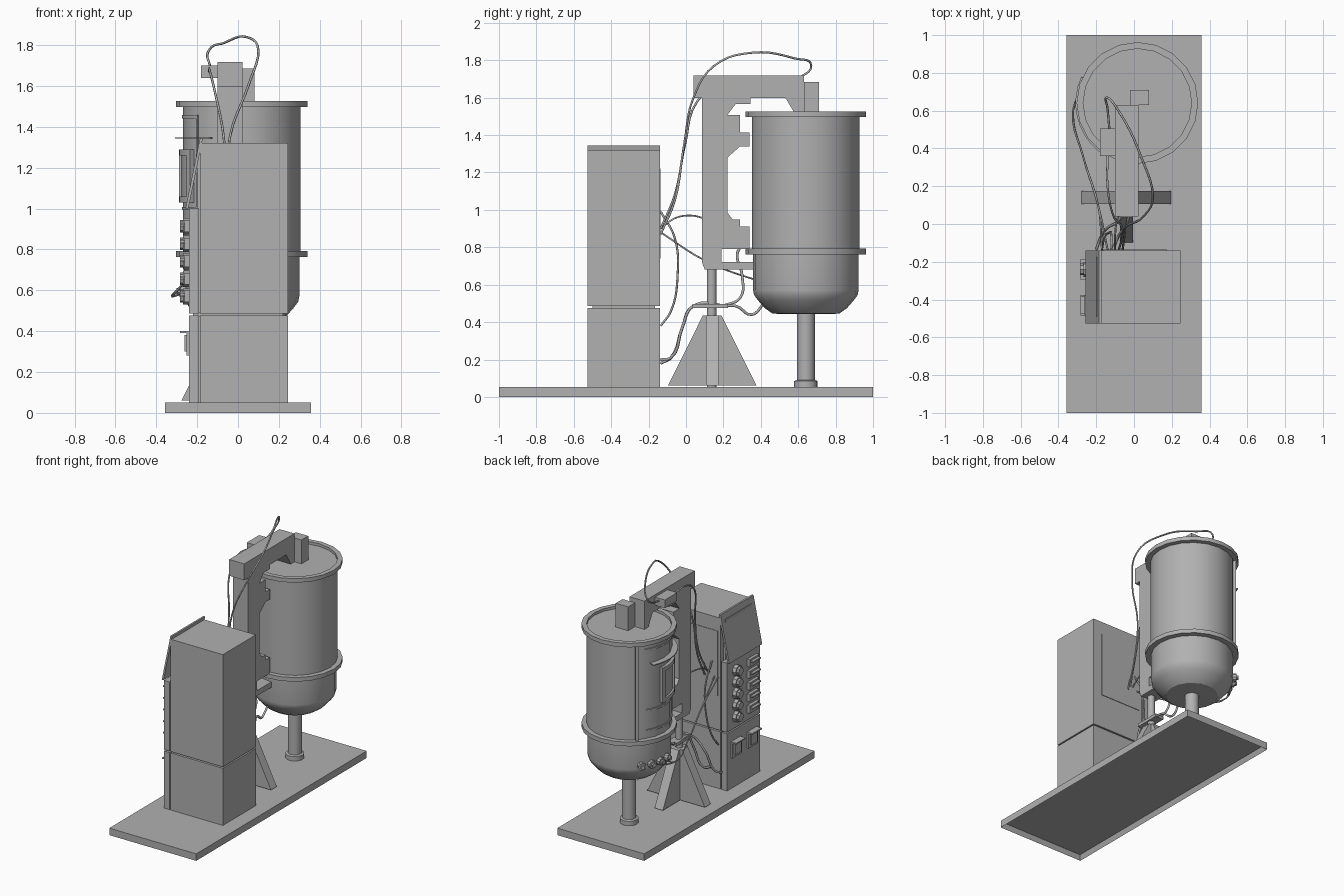
import bpy, bmesh, math
from mathutils import Vector

if "Cube" in bpy.data.objects:
    bpy.data.objects.remove(bpy.data.objects["Cube"])

TX, TY = 0.018, 0.641          # tank axis
GREY = bpy.data.materials.new("dark_grey")
GREY.diffuse_color = (0.44, 0.44, 0.44, 1)
GREY.use_nodes = True
GREY.node_tree.nodes["Principled BSDF"].inputs["Base Color"].default_value = GREY.diffuse_color


def finish(name, bm, smooth=False):
    bmesh.ops.recalc_face_normals(bm, faces=bm.faces)
    me = bpy.data.meshes.new(name)
    bm.to_mesh(me)
    bm.free()
    me.materials.append(GREY)
    ob = bpy.data.objects.new(name, me)
    bpy.context.collection.objects.link(ob)
    if smooth:
        bpy.ops.object.select_all(action='DESELECT')
        ob.select_set(True)
        bpy.context.view_layer.objects.active = ob
        bpy.ops.object.shade_smooth_by_angle(angle=math.radians(32))
    return ob


def box(name, x, y, z):
    bm = bmesh.new()
    bmesh.ops.create_cube(bm, size=1)
    for v in bm.verts:
        v.co = Vector([(a + b) / 2 + c * (b - a) for (a, b), c in zip((x, y, z), v.co)])
    return finish(name, bm)


def prism(name, pts, plane, lo, hi):
    """Extrude a 2D outline: 'yz' along x, 'xz' along y."""
    def co(p, d):
        return (d, p[0], p[1]) if plane == 'yz' else (p[0], d, p[1])
    bm = bmesh.new()
    f = bm.faces.new([bm.verts.new(co(p, lo)) for p in pts])
    r = bmesh.ops.extrude_face_region(bm, geom=[f])
    shift = Vector(co((0, 0), hi - lo))
    bmesh.ops.translate(bm, vec=shift, verts=[g for g in r['geom'] if isinstance(g, bmesh.types.BMVert)])
    # close the starting side if the extrusion consumed it
    bmesh.ops.holes_fill(bm, edges=[e for e in bm.edges if e.is_boundary], sides=0)
    return finish(name, bm)


def lathe(name, prof, n=20):
    """Spin an (r, z) profile around the tank axis."""
    bm = bmesh.new()
    rings = []
    for r, z in prof:
        if r == 0:
            rings.append([bm.verts.new((TX, TY, z))] * n)
        else:
            rings.append([bm.verts.new((TX + r * math.cos(2 * math.pi * i / n),
                                        TY + r * math.sin(2 * math.pi * i / n), z)) for i in range(n)])
    for a, b in zip(rings, rings[1:]):
        for i in range(n):
            j = (i + 1) % n
            bm.faces.new(dict.fromkeys([a[i], a[j], b[j], b[i]]))
    return finish(name, bm, True)


def arc(name, a0, a1, r0, r1, z0, z1):
    """Curved plate hugging the tank, angles in degrees."""
    n = max(1, round((a1 - a0) / 9))
    bm = bmesh.new()
    rows = []
    for i in range(n + 1):
        t = math.radians(a0 + (a1 - a0) * i / n)
        rows.append([bm.verts.new((TX + r * math.cos(t), TY + r * math.sin(t), z))
                     for r, z in ((r0, z0), (r1, z0), (r1, z1), (r0, z1))])
    for a, b in zip(rows, rows[1:]):
        for i in range(4):
            bm.faces.new((a[i], a[(i + 1) % 4], b[(i + 1) % 4], b[i]))
    bm.faces.new(rows[0])
    bm.faces.new(rows[-1])
    return finish(name, bm, True)


def rod(name, p, q, r, n=10):
    p, q = Vector(p), Vector(q)
    bm = bmesh.new()
    bmesh.ops.create_cone(bm, cap_ends=True, segments=n, radius1=r, radius2=r, depth=(q - p).length)
    rot = (q - p).to_track_quat('Z', 'Y')
    for v in bm.verts:
        v.co = (p + q) / 2 + rot @ v.co
    return finish(name, bm, n > 8)


def cable(name, pts, r=0.006):
    cu = bpy.data.curves.new(name, 'CURVE')
    cu.dimensions, cu.bevel_depth, cu.bevel_resolution, cu.resolution_u = '3D', r, 1, 5
    cu.use_fill_caps = True
    cu.materials.append(GREY)
    sp = cu.splines.new('BEZIER')
    sp.bezier_points.add(len(pts) - 1)
    for b, p in zip(sp.bezier_points, pts):
        b.co = p
        b.handle_left_type = b.handle_right_type = 'AUTO'
    bpy.context.collection.objects.link(bpy.data.objects.new(name, cu))


# Base plate, hollow underneath
bm = bmesh.new()
bmesh.ops.create_cube(bm, size=1)
for v in bm.verts:
    v.co = Vector((v.co.x * 0.714, v.co.y * 2, (v.co.z + 0.5) * 0.052))
under = min(bm.faces, key=lambda f: f.calc_center_median().z)
bmesh.ops.inset_region(bm, faces=[under], thickness=0.022)
bmesh.ops.translate(bm, vec=(0, 0, 0.035), verts=under.verts)
finish("base_plate", bm)

# Cabinet
box("cabinet_lower", (-0.185, 0.245), (-0.527, -0.14), (0.05, 0.476))
box("cabinet_groove", (-0.22, 0.22), (-0.5, -0.165), (0.47, 0.492))
box("cabinet_upper", (-0.185, 0.245), (-0.527, -0.14), (0.486, 1.32))
box("side_panel_lower", (-0.24, -0.192), (-0.527, -0.14), (0.05, 0.476))
box("side_panel_upper", (-0.24, -0.192), (-0.527, -0.14), (0.486, 1.0))
box("side_panel_spacer", (-0.2, -0.18), (-0.49, -0.175), (0.05, 1.3))
prism("side_flap", [(-0.172, 1.345), (-0.186, 1.345), (-0.257, 1.0), (-0.243, 1.0)], 'xz', -0.527, -0.14)
box("rear_door", (-0.165, 0.175), (-0.145, -0.136), (0.74, 1.22))
for i in range(5):
    z = 0.57 + 0.086 * i
    rod("knob", (-0.235, -0.24, z), (-0.268, -0.24, z), 0.04, 8)
    rod("knob_grip", (-0.265, -0.24, z), (-0.285, -0.24, z), 0.03, 8)
    box("switch_plate", (-0.262, -0.238), (-0.485, -0.375), (z - 0.028, z + 0.028))
    box("switch_lever", (-0.283, -0.26), (-0.475, -0.385), (z + 0.005, z + 0.015))
for y in (-0.24, -0.43):
    box("outlet_plate", (-0.252, -0.238), (y - 0.055, y + 0.055), (0.28, 0.4))
    box("outlet_core", (-0.262, -0.25), (y - 0.035, y + 0.035), (0.3, 0.38))
    box("outlet_hood", (-0.283, -0.25), (y - 0.055, y + 0.055), (0.39, 0.4))

# Tank body with recessed lid, rims and rounded bowl
lathe("tank", [(0, 1.508), (0.287, 1.508), (0.287, 1.527), (0.322, 1.527), (0.322, 1.497), (0.287, 1.497),
               (0.287, 0.793), (0.322, 0.793), (0.322, 0.762), (0.282, 0.762), (0.282, 0.57),
               (0.277, 0.545), (0.255, 0.515), (0.22, 0.475), (0.178, 0.445), (0, 0.442)])
lathe("tank_leg", [(0, 0.46), (0.048, 0.46), (0.048, 0.09), (0.063, 0.085), (0.063, 0.05), (0, 0.05)], 16)
arc("tank_seam", 133, 137, 0.28, 0.305, 0.79, 1.5)

# Tank door with framed window and visor
for z in (0.85, 1.0, 1.45):
    arc("door_band", 146, 222, 0.28, 0.292, z - 0.008, z + 0.008)
for a in (146, 220):
    arc("door_edge", a, a + 2, 0.28, 0.292, 0.85, 1.45)
arc("door_visor", 155, 240, 0.28, 0.328, 1.342, 1.349)
arc("window_pane", 172, 215, 0.28, 0.294, 1.03, 1.29)
for z in (1.03, 1.26):
    arc("window_frame", 172, 215, 0.28, 0.308, z, z + 0.03)
for a in (172, 209):
    arc("window_frame_side", a, a + 6, 0.28, 0.308, 1.03, 1.29)

# Bowl nozzles
for a in (142, 157, 172, 187):
    d = Vector((math.cos(math.radians(a)), math.sin(math.radians(a)), 0))
    c = Vector((TX, TY, 0.595))
    rod("nozzle", c + d * 0.265, c + d * 0.305, 0.028)
    rod("nozzle_tip", c + d * 0.3, c + d * 0.32, 0.016)

# Stand: crossed fins and pole
for plane, mid, across in (('yz', 0.14, -0.04), ('xz', -0.04, 0.14)):
    prism("stand_fin", [(mid - 0.237, 0.06), (mid + 0.237, 0.06), (mid + 0.05, 0.435), (mid - 0.05, 0.435)],
          plane, across - 0.034, across + 0.034)
rod("stand_pole", (-0.04, 0.137, 0.05), (-0.04, 0.137, 0.7), 0.026, 12)
box("cable_clamp", (-0.075, -0.005), (0.035, 0.225), (0.476, 0.498))

# Arm: column, overhead beam, tank brackets
prism("arm", [(0.1, 0.68), (0.375, 0.68), (0.375, 0.72), (0.19, 0.72), (0.19, 0.79), (0.34, 0.79),
              (0.34, 0.91), (0.29, 0.91), (0.29, 0.948), (0.25, 0.948), (0.222, 0.985), (0.222, 1.28),
              (0.25, 1.305), (0.29, 1.34), (0.34, 1.34), (0.34, 1.415), (0.29, 1.415), (0.29, 1.506),
              (0.22, 1.506), (0.265, 1.565), (0.345, 1.565), (0.345, 1.597), (0.533, 1.597),
              (0.587, 1.505), (0.63, 1.505), (0.63, 1.718), (0.04, 1.718), (0.04, 1.597),
              (0.085, 1.597), (0.085, 0.72)], 'yz', -0.1, 0.023)
box("lid_motor", (-0.022, 0.08), (0.63, 0.71), (1.5, 1.685))
box("arm_junction_box", (-0.18, -0.098), (0.36, 0.505), (1.64, 1.7))

# Cables
cable("cable_overhead", [(-0.06, -0.135, 0.87), (-0.05, -0.06, 1.05), (-0.04, -0.01, 1.35), (0.05, 0.04, 1.6),
                         (0.1, 0.15, 1.77), (0.04, 0.35, 1.84), (-0.07, 0.58, 1.81),
                         (-0.145, 0.67, 1.77), (-0.14, 0.61, 1.71), (-0.13, 0.5, 1.68)])
cable("cable_arm", [(-0.08, -0.135, 0.9), (-0.06, -0.06, 1.08), (-0.07, -0.005, 1.35),
                    (-0.115, 0.06, 1.58), (-0.14, 0.2, 1.68), (-0.14, 0.37, 1.67)])
for i, (y, x) in enumerate(((0.77, -0.24), (0.66, -0.3))):
    cable("cable_tank", [(-0.14 - 0.03 * i, -0.135, 0.88), (-0.19, 0.1, 0.73), (-0.27, 0.36, 0.63),
                         (-0.322, 0.6, 0.57), (x, y, 0.6)], 0.005)
cable("cable_column", [(-0.1, -0.135, 0.9), (-0.1, -0.06, 0.955), (-0.09, 0.02, 0.97), (-0.06, 0.1, 0.955)], 0.005)
cable("cable_hanging", [(-0.17, -0.135, 0.38), (-0.16, -0.08, 0.46), (-0.13, -0.045, 0.65),
                        (-0.12, -0.06, 0.85), (-0.12, -0.135, 0.99)])
for i in (0, 1):
    x = -0.2 + 0.09 * i
    cable("cable_floor", [(x, -0.135, 0.18 + 0.02 * i), (x + 0.02, -0.08, 0.21), (x + 0.06, -0.02, 0.37),
                          (-0.07 + 0.04 * i, 0.04, 0.487), (-0.07 + 0.04 * i, 0.22, 0.487)], 0.008)
cable("cable_riser", [(-0.06, 0.2, 0.487), (-0.06, 0.29, 0.53), (-0.07, 0.3, 0.65), (-0.07, 0.275, 0.77),
                      (-0.05, 0.32, 0.83)], 0.008)
cable("cable_bowl", [(-0.02, 0.2, 0.487), (-0.03, 0.27, 0.485), (-0.05, 0.35, 0.44), (-0.05, 0.4, 0.48),
                     (-0.04, 0.42, 0.53)], 0.008)
